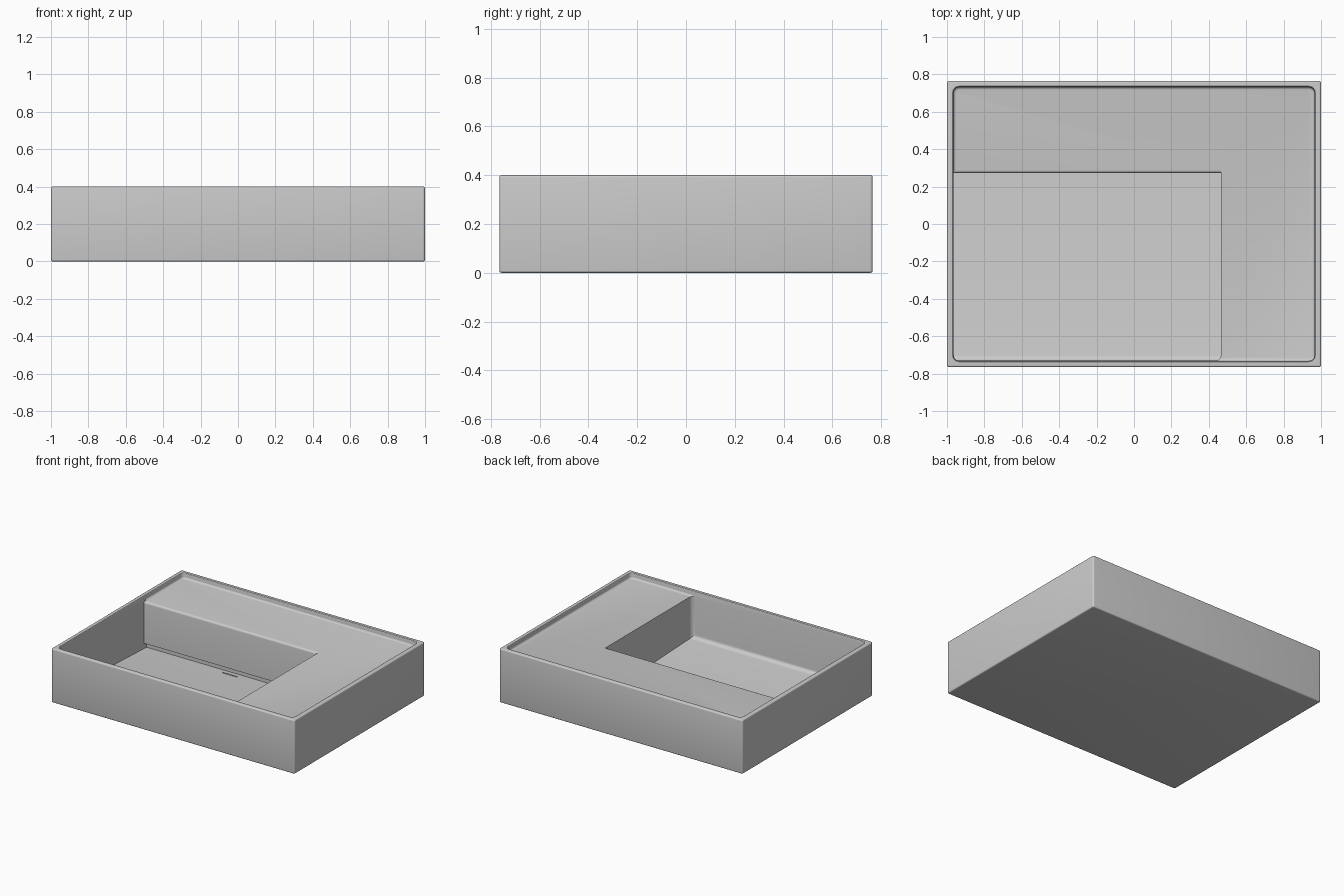
import bpy, bmesh, math

cube = bpy.data.objects.get("Cube")
if cube:
    bpy.data.objects.remove(cube, do_unlink=True)

# Glazed ceramic colour
ceramic = bpy.data.materials.new("light_grey_ceramic")
ceramic.use_nodes = True
colour = (0.6, 0.6, 0.6, 1)
ceramic.diffuse_color = colour
ceramic.node_tree.nodes["Principled BSDF"].inputs["Base Color"].default_value = colour


def make_object(name, bm):
    bmesh.ops.recalc_face_normals(bm, faces=bm.faces)
    mesh = bpy.data.meshes.new(name)
    bm.to_mesh(mesh)
    bm.free()
    mesh.materials.append(ceramic)
    obj = bpy.data.objects.new(name, mesh)
    bpy.context.collection.objects.link(obj)
    return obj


def rounded_loft(name, hx, hy, radius, rings, steps=5):
    """Stack of rounded rectangles; each ring is (inset, height)."""
    bm = bmesh.new()
    loops = []
    for inset, z in rings:
        r = max(radius - inset, 0.002)
        loop = []
        for k, (sx, sy) in enumerate(((1, 1), (-1, 1), (-1, -1), (1, -1))):
            for i in range(steps + 1):
                a = math.pi / 2 * (k + i / steps)
                loop.append(bm.verts.new((sx * (hx - inset - r) + r * math.cos(a),
                                          sy * (hy - inset - r) + r * math.sin(a), z)))
        loops.append(loop)
    bm.faces.new(loops[0])
    bm.faces.new(loops[-1])
    for low, high in zip(loops, loops[1:]):
        for i in range(len(low)):
            j = (i + 1) % len(low)
            bm.faces.new((low[i], low[j], high[j], high[i]))
    return make_object(name, bm)


def arc(r, z, outward, steps=4):
    """Quarter-round edge as (inset, height) rings."""
    pts = []
    for i in range(steps + 1):
        a = math.pi / 2 * i / steps
        pts.append((r * (1 - math.sin(a)), z + outward * r * (1 - math.cos(a))))
    return pts


def cut(target, cutter):
    cutter.hide_render = True
    mod = target.modifiers.new("cut", 'BOOLEAN')
    mod.operation = 'DIFFERENCE'
    mod.solver = 'EXACT'
    mod.object = cutter
    bpy.context.view_layer.objects.active = target
    bpy.ops.object.modifier_apply(modifier=mod.name)
    bpy.data.objects.remove(cutter, do_unlink=True)


# Outer block with softened top and bottom edges
edge = 0.009
bottom = [(edge * (1 - math.sin(a)), edge * (1 - math.cos(a)))
          for a in (math.pi / 8 * i for i in range(5))]
top = [(inset, 0.4 - z) for inset, z in reversed(bottom)]
basin = rounded_loft("washbasin", 1, 0.765, 0.012, bottom + top)

# Shallow tray inside the rim: filleted foot, flared lip
SHELF = 0.362
foot = [(0.014 * (1 - math.sin(a)), SHELF + 0.014 * (1 - math.cos(a)))
        for a in (math.pi / 8 * i for i in range(5))]
lip = [(0, 0.393), (-0.002, 0.398), (-0.006, 0.401), (-0.006, 0.45)]
cut(basin, rounded_loft("tray_cutter", 0.965, 0.732, 0.03, foot + lip))

# Deep bowl: sloping floor, drain recess under the shelf, rounded shelf edge
x0, x1, front, back, r = -0.964, 0.465, -0.731, 0.272, 0.016
profile = [(front, 0.388), (front, 0.054), (back + 0.032, 0.01),
           (back + 0.032, 0.052), (back, 0.052)]
for i in range(6):
    a = math.pi / 2 * i / 5
    profile.append((back + r * (1 - math.cos(a)), SHELF - r + r * math.sin(a)))
profile.append((back + r, 0.388))
bm = bmesh.new()
face = bm.faces.new([bm.verts.new((x0, y, z)) for y, z in profile])
ext = bmesh.ops.extrude_face_region(bm, geom=[face])
bmesh.ops.translate(bm, vec=(x1 - x0, 0, 0),
                    verts=[v for v in ext["geom"] if isinstance(v, bmesh.types.BMVert)])
bmesh.ops.recalc_face_normals(bm, faces=bm.faces)
soft = [e for e in bm.edges
        if all(abs(v.co.y - front) < 0.001 for v in e.verts)
        and not all(v.co.z > 0.38 for v in e.verts)]
bmesh.ops.bevel(bm, geom=soft, offset=0.03, segments=5, profile=0.5, affect='EDGES')
cut(basin, make_object("bowl_cutter", bm))

# Small drain plate in front of the recess
bm = bmesh.new()
bmesh.ops.create_cube(bm, size=1)
bmesh.ops.scale(bm, vec=(0.12, 0.006, 0.006), verts=bm.verts)
bmesh.ops.translate(bm, vec=(-0.25, 0.262, 0.013), verts=bm.verts)
make_object("drain_plate", bm)

# Smooth fillets, crisp edges
bpy.ops.object.select_all(action='DESELECT')
basin.select_set(True)
bpy.context.view_layer.objects.active = basin
bpy.ops.object.shade_smooth_by_angle(angle=math.radians(30))
